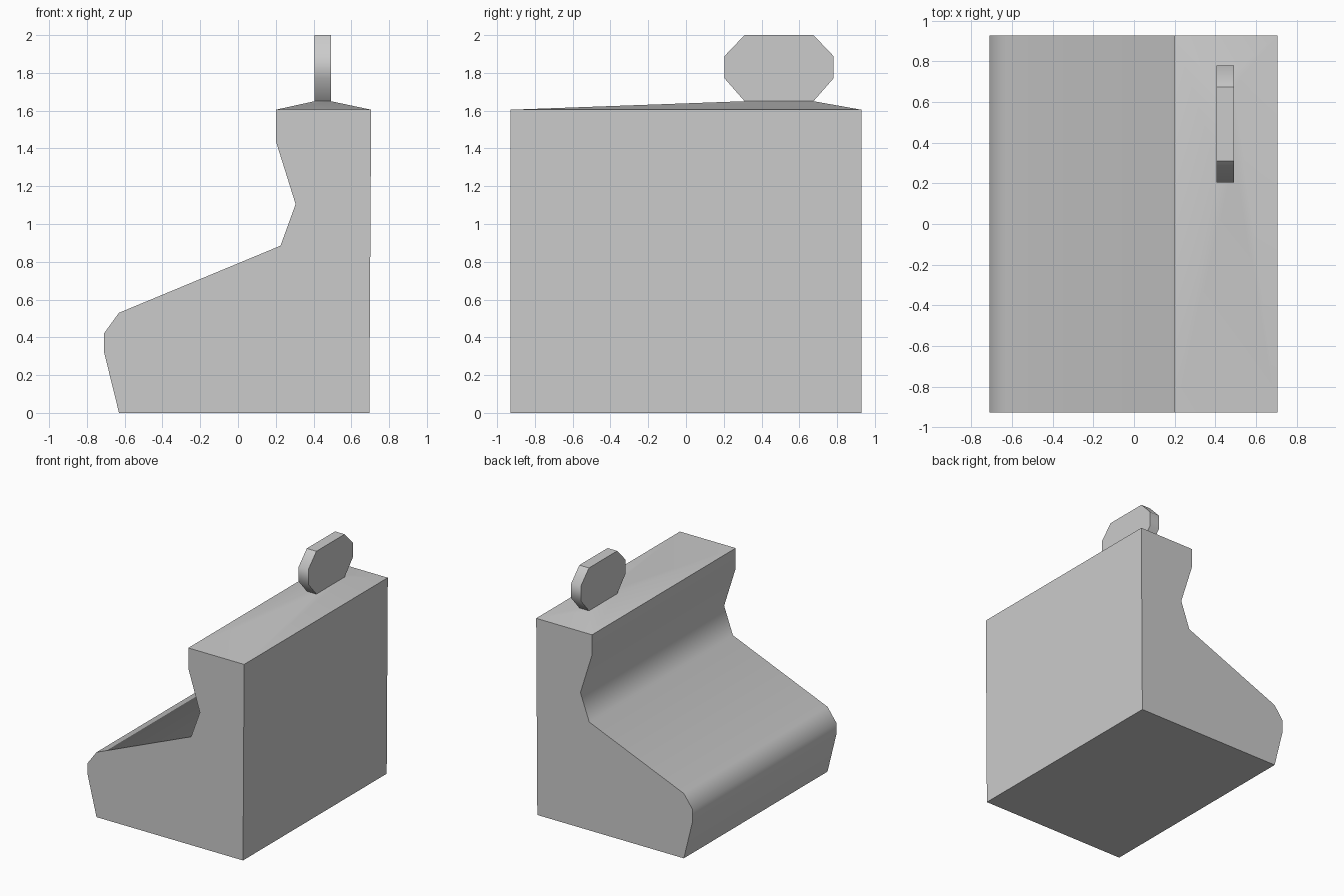
import bpy, bmesh, math
from mathutils import Vector

if "Cube" in bpy.data.objects:
    bpy.data.objects.remove(bpy.data.objects["Cube"])


def extrude_profile(points, offset):
    """Closed prism: a profile loop swept along an offset vector."""
    bm = bmesh.new()
    face = bm.faces.new([bm.verts.new(p) for p in points])
    out = bmesh.ops.extrude_face_region(bm, geom=[face], use_keep_orig=True)
    moved = [g for g in out["geom"] if isinstance(g, bmesh.types.BMVert)]
    bmesh.ops.translate(bm, verts=moved, vec=offset)
    bmesh.ops.recalc_face_normals(bm, faces=bm.faces[:])
    return bm


def finish(bm, name, angle):
    """Turn the bmesh into a named object, smooth below the given angle."""
    mesh = bpy.data.meshes.new(name)
    bm.to_mesh(mesh)
    bm.free()
    obj = bpy.data.objects.new(name, mesh)
    bpy.context.collection.objects.link(obj)
    bpy.ops.object.select_all(action='DESELECT')
    obj.select_set(True)
    bpy.context.view_layer.objects.active = obj
    bpy.ops.object.shade_smooth_by_angle(angle=math.radians(angle))
    return obj


def face_at_height(bm, z):
    return next(f for f in bm.faces if all(abs(v.co.z - z) < 1e-4 for v in f.verts))


# Shared footprint where the tab meets the hipped top
X0, X1, Y0, Y1, RIDGE = 0.405, 0.492, 0.31, 0.675, 1.65

# Seat body: side profile swept from front to back
profile = [(-0.63, 0), (0.695, 0), (0.705, 1.605), (0.2, 1.605), (0.2, 1.44),
           (0.305, 1.105), (0.225, 0.885), (-0.63, 0.53), (-0.71, 0.42), (-0.71, 0.325)]
body = extrude_profile([(x, -0.928, z) for x, z in profile], Vector((0, 1.856, 0)))

# Hipped top: inset the top face and pull it up to the tab footprint
top = face_at_height(body, 1.605)
bmesh.ops.inset_individual(body, faces=[top], thickness=0.05)
for v in top.verts:
    v.co = (X0 if v.co.x < 0.45 else X1, Y0 if v.co.y < 0 else Y1, RIDGE)
body.faces.remove(top)
finish(body, "seat_body", 50)

# Octagonal tab standing on the hipped top
octagon = [(Y0, RIDGE), (Y1, RIDGE), (0.78, 1.77), (0.78, 1.89),
           (Y1, 2.0), (Y0, 2.0), (0.205, 1.89), (0.205, 1.77)]
tab = extrude_profile([(X0, y, z) for y, z in octagon], Vector((X1 - X0, 0, 0)))
tab.faces.remove(face_at_height(tab, RIDGE))
finish(tab, "top_tab", 45)
